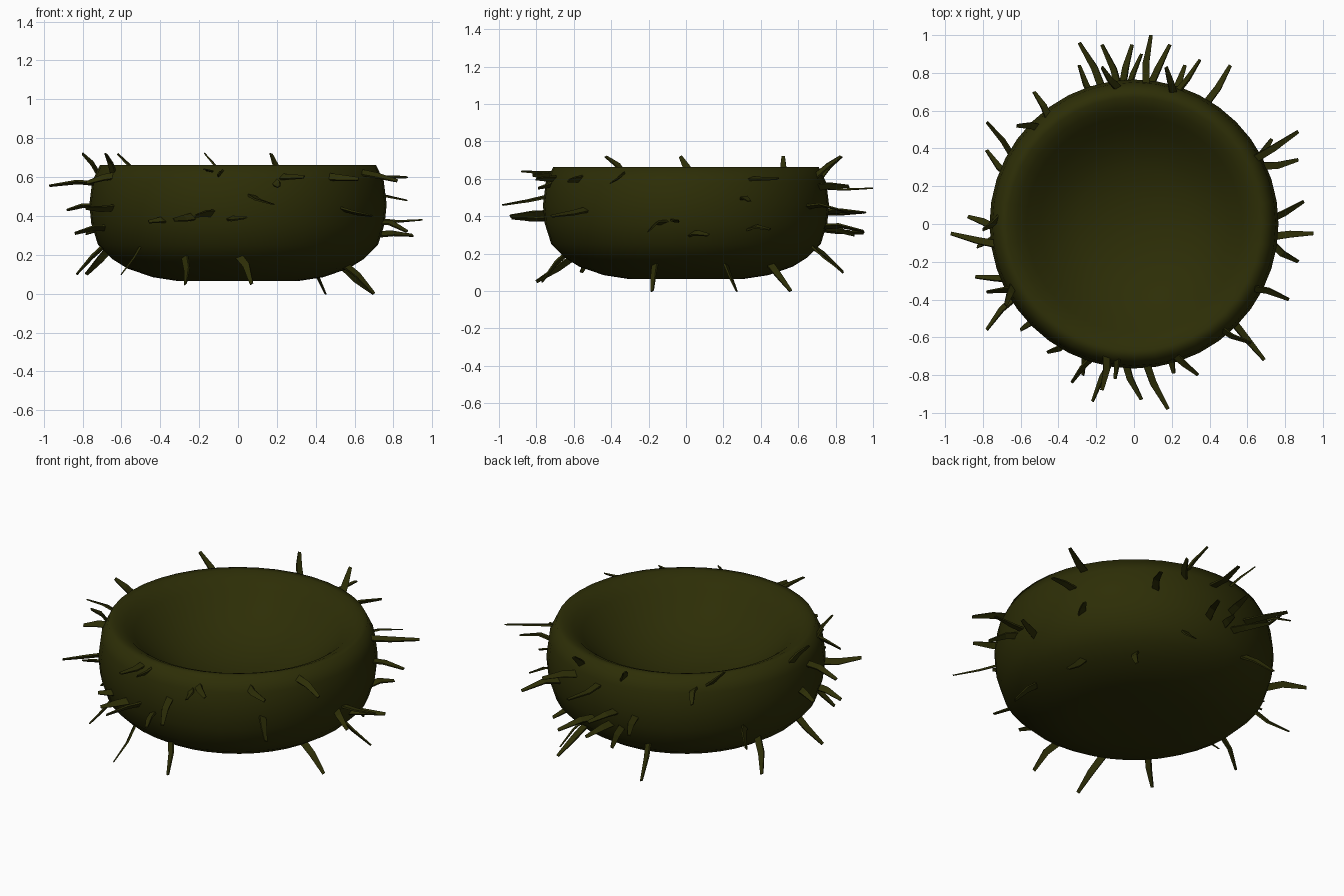
import bpy, bmesh, math, random
from mathutils import Vector

if "Cube" in bpy.data.objects:
    bpy.data.objects.remove(bpy.data.objects["Cube"])

random.seed(4)
mat = bpy.data.materials.new("dark_moss")
mat.diffuse_color = (0.026, 0.027, 0.002, 1)
mat.use_nodes = True
mat.node_tree.nodes["Principled BSDF"].inputs["Base Color"].default_value = mat.diffuse_color

OUTER = [(0.31, 0.065), (0.44, 0.085), (0.57, 0.13), (0.65, 0.18), (0.72, 0.25),
         (0.755, 0.36), (0.765, 0.46), (0.75, 0.58), (0.71, 0.662)]
INNER = [(0.67, 0.662), (0.62, 0.64), (0.57, 0.60), (0.50, 0.535), (0.40, 0.465),
         (0.30, 0.415), (0.15, 0.375)]


def finish(bm, name):
    bmesh.ops.recalc_face_normals(bm, faces=bm.faces)
    me = bpy.data.meshes.new(name)
    bm.to_mesh(me)
    bm.free()
    ob = bpy.data.objects.new(name, me)
    bpy.context.collection.objects.link(ob)
    me.materials.append(mat)
    return ob


# Bowl: lathed rounded body with a dished inside
N = 40
bm = bmesh.new()
rings = [[bm.verts.new((r * math.cos(2 * math.pi * i / N), r * math.sin(2 * math.pi * i / N), z))
          for i in range(N)] for r, z in OUTER + INNER]
for a, b in zip(rings, rings[1:]):
    for i in range(N):
        j = (i + 1) % N
        bm.faces.new((a[i], a[j], b[j], b[i]))
for ring, z in ((rings[0], 0.065), (rings[-1], 0.365)):
    c = bm.verts.new((0, 0, z))
    for i in range(N):
        bm.faces.new((ring[i], ring[(i + 1) % N], c))
for f in bm.faces:
    f.smooth = True
finish(bm, "nest_bowl")


def outer_radius(z):
    for (r0, z0), (r1, z1) in zip(OUTER, OUTER[1:]):
        if z0 <= z <= z1:
            return r0 + (r1 - r0) * (z - z0) / (z1 - z0)
    return OUTER[-1][0]


# Twigs: bent flat strips poking out of the wall, given by tip (x, y, z)
TIPS = [(-.29, .96, .42), (-.29, .84, .10), (-.17, .95, .31), (-.17, .83, .72),
        (-.01, .95, .42), (.04, .90, .30), (.09, 1.0, .55), (.19, .95, .32),
        (.17, .83, .72), (.27, .84, .10), (.35, .87, .56), (.51, .84, .43),
        (.87, .49, .60), (.87, .34, .48), (.90, .12, .30), (.95, -.05, .38),
        (.87, -.20, .32), (.82, -.40, .58), (.69, -.72, .40), (.62, -.63, .59),
        (.34, -.80, .60), (.18, -.98, .46), (.04, -.93, .39), (-.10, -.82, .62),
        (-.22, -.94, .40), (-.17, -.88, .64), (-.33, -.84, .38), (-.78, -.56, .44),
        (-.68, -.43, .72), (-.84, -.28, .31), (-.80, -.03, .72), (-.97, -.05, .555),
        (-.88, .04, .43), (-.78, .39, .10), (-.78, .54, .31), (-.62, .52, .72),
        (-.53, .70, .57), (-.27, -.80, .05), (.07, -.77, .05), (-.60, -.56, .10),
        (.70, -.18, .0), (.70, .27, .0), (.45, .56, .0), (-.83, -.12, .10),
        (-.78, -.36, .57), (-.46, -.68, .37), (.73, .45, .33), (.21, -.79, .55)]


def twig(bm, tip):
    tip = Vector(tip)
    lean = random.uniform(-0.12, 0.12)
    if tip.z > 0.66:
        bz, lean = 0.60, -0.10
    elif tip.z < 0.15:
        bz = tip.z + 0.15
    else:
        bz = tip.z + random.uniform(-0.01, 0.05)
    ang = math.atan2(tip.y, tip.x) + lean
    r = outer_radius(bz) - 0.03
    base = Vector((r * math.cos(ang), r * math.sin(ang), bz))
    axis = (tip - base).normalized()
    out = Vector((math.cos(ang), math.sin(ang), 0))
    tangent = Vector((-out.y, out.x, 0))
    side = (tangent * 0.7 + Vector((0, 0, random.uniform(-.9, .9)))).normalized()
    side = (side - axis * side.dot(axis)).normalized()
    thick = axis.cross(side)
    # kink part-way along, narrow tip
    mid = base.lerp(tip, 0.45) + Vector((0, 0, random.uniform(-0.01, 0.02))) \
        + tangent * random.uniform(-0.015, 0.015)
    loops = []
    for p, w, t in ((base, .020, .006), (mid, .018, .005), (tip, .009, .003)):
        loops.append([bm.verts.new(p + side * w * s + thick * t * u)
                      for s, u in ((-1, -1), (1, -1), (1, 1), (-1, 1))])
    for a, b in zip(loops, loops[1:]):
        for i in range(4):
            bm.faces.new((a[i], a[(i + 1) % 4], b[(i + 1) % 4], b[i]))
    bm.faces.new(loops[0])
    bm.faces.new(loops[-1])


bm = bmesh.new()
for t in TIPS:
    twig(bm, t)
finish(bm, "twigs")
